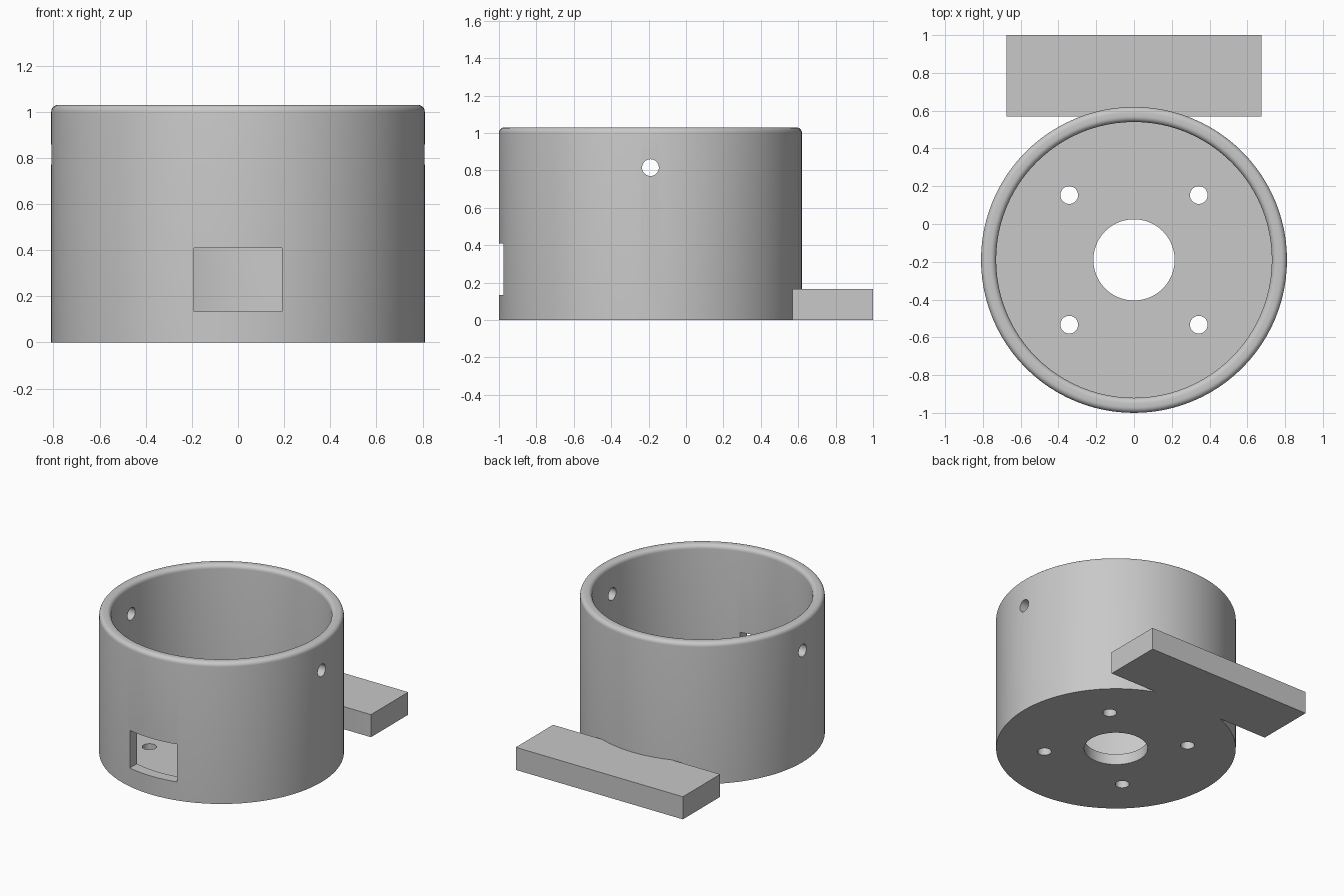
import bpy
import bmesh
from math import sin, cos, pi
from mathutils import Matrix, Vector

if "Cube" in bpy.data.objects:
    bpy.data.objects.remove(bpy.data.objects["Cube"], do_unlink=True)

CENTRE = Vector((0, -0.19, 0))
OUTER, INNER, BORE = 0.81, 0.73, 0.215
HEIGHT, FLOOR, ROUND = 1.03, 0.08, 0.03
SEGMENTS = 96

grey = bpy.data.materials.new("plain_grey")
grey.use_nodes = True
colour = (0.58, 0.58, 0.58, 1)
grey.diffuse_color = colour
grey.node_tree.nodes["Principled BSDF"].inputs["Base Color"].default_value = colour


def make_object(name, bm):
    bmesh.ops.recalc_face_normals(bm, faces=bm.faces)
    mesh = bpy.data.meshes.new(name)
    bm.to_mesh(mesh)
    bm.free()
    mesh.materials.append(grey)
    obj = bpy.data.objects.new(name, mesh)
    bpy.context.collection.objects.link(obj)
    return obj


def box(name, low, high):
    low, high = Vector(low), Vector(high)
    bm = bmesh.new()
    matrix = Matrix.Translation((low + high) / 2) @ Matrix.Diagonal((*(high - low), 1))
    bmesh.ops.create_cube(bm, size=1, matrix=matrix)
    return make_object(name, bm)


def cylinder(name, centre, radius, depth, axis="Z", segments=32):
    bm = bmesh.new()
    matrix = Matrix.Translation(centre)
    if axis == "X":
        matrix = matrix @ Matrix.Rotation(pi / 2, 4, "Y")
    bmesh.ops.create_cone(bm, cap_ends=True, segments=segments, radius1=radius,
                          radius2=radius, depth=depth, matrix=matrix)
    return make_object(name, bm)


def lathe(name, profile, centre):
    # Closed radius/height profile swept into a ring
    bm = bmesh.new()
    rings = []
    for i in range(SEGMENTS):
        a = 2 * pi * i / SEGMENTS
        rings.append([bm.verts.new(centre + Vector((r * cos(a), r * sin(a), z)))
                      for r, z in profile])
    n = len(profile)
    for i in range(SEGMENTS):
        a, b = rings[i], rings[(i + 1) % SEGMENTS]
        for j in range(n):
            k = (j + 1) % n
            bm.faces.new((a[j], b[j], b[k], a[k]))
    return make_object(name, bm)


def cut(obj, cutters):
    # Subtract the cutters, keep the result, drop the helpers
    for cutter in cutters:
        cutter.hide_render = True
        mod = obj.modifiers.new("cut", "BOOLEAN")
        mod.operation = "DIFFERENCE"
        mod.solver = "EXACT"
        mod.object = cutter
    bpy.context.view_layer.update()
    graph = bpy.context.evaluated_depsgraph_get()
    mesh = bpy.data.meshes.new_from_object(obj.evaluated_get(graph))
    obj.modifiers.clear()
    obj.data = mesh
    mesh.name = obj.name
    for cutter in cutters:
        bpy.data.objects.remove(cutter, do_unlink=True)


def arc(radius, start, steps=6):
    # Quarter round for the rim
    return [(radius + ROUND * cos(start + pi / 2 * i / steps),
             HEIGHT - ROUND + ROUND * sin(start + pi / 2 * i / steps))
            for i in range(steps + 1)]


# Cup: floor with a central bore, wall and rounded rim
profile = [(BORE, 0), (OUTER, 0)]
profile += arc(OUTER - ROUND, 0) + arc(INNER + ROUND, pi / 2)
profile += [(INNER, FLOOR), (BORE, FLOOR)]
cup = lathe("cup", profile, CENTRE)

# Front window, cross hole in the side walls, four floor holes
cutters = [
    box("window_cutter", (-0.19, -1.1, 0.135), (0.19, -0.8, 0.41)),
    cylinder("cross_hole_cutter", CENTRE + Vector((0, 0, 0.815)), 0.045, 2, "X"),
]
for sx in (-1, 1):
    for sy in (-1, 1):
        spot = CENTRE + Vector((sx, sy, 0)) * 0.343
        cutters.append(cylinder("floor_hole_cutter", spot, 0.047, 0.4))
cut(cup, cutters)

# Back plate, scooped to fit the wall
plate = box("back_plate", (-0.675, 0.57, 0), (0.675, 1, 0.165))
cut(plate, [cylinder("scoop_cutter", CENTRE, OUTER - 0.002, 1, segments=SEGMENTS)])

for obj in (cup, plate):
    bpy.ops.object.select_all(action="DESELECT")
    obj.select_set(True)
    bpy.context.view_layer.objects.active = obj
    bpy.ops.object.shade_smooth_by_angle(angle=pi / 6)
